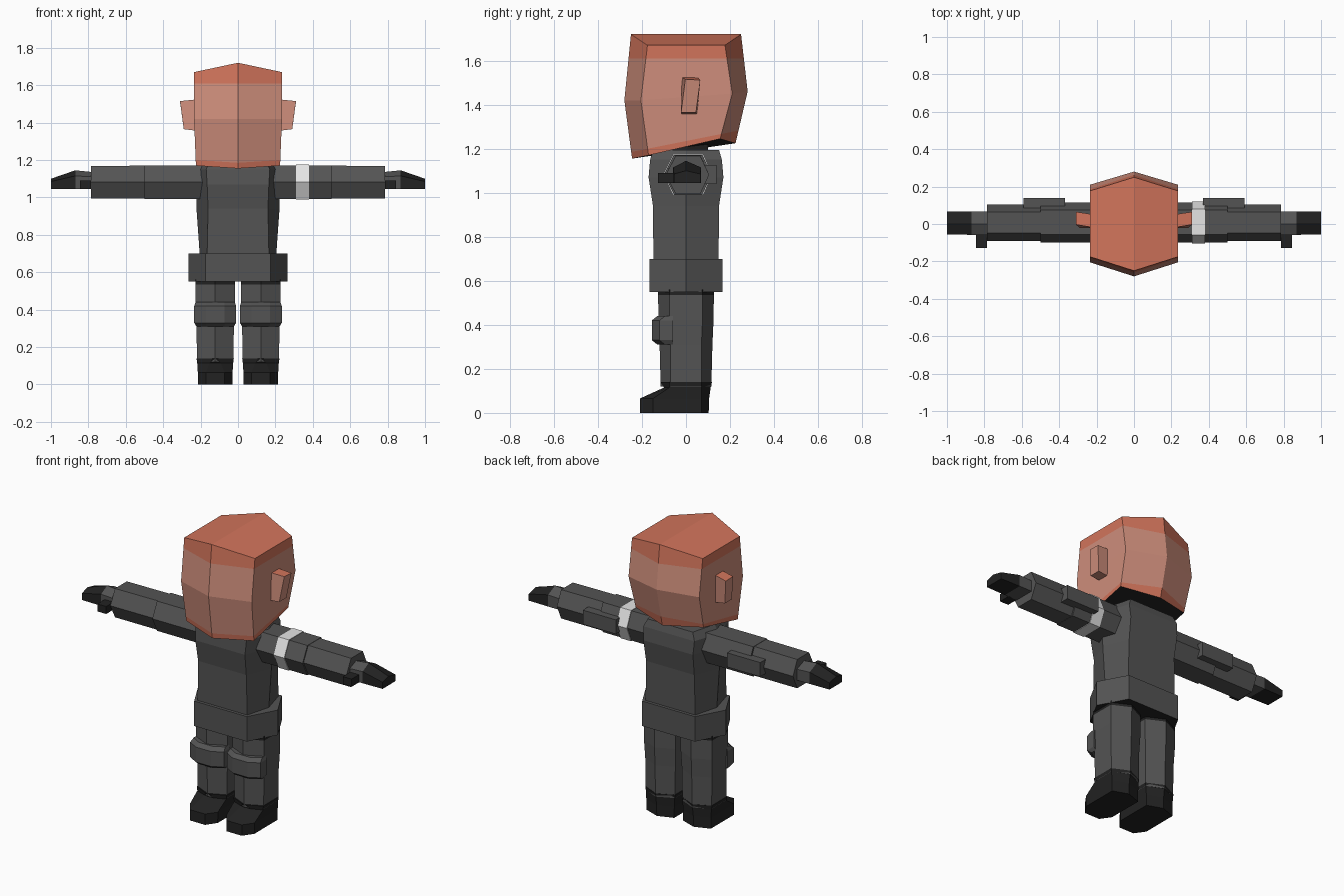
import bpy, bmesh
from mathutils import Vector

if "Cube" in bpy.data.objects:
    bpy.data.objects.remove(bpy.data.objects["Cube"], do_unlink=True)


def material(name, rgb):
    m = bpy.data.materials.new(name)
    m.use_nodes = True
    m.diffuse_color = (*rgb, 1)
    m.node_tree.nodes["Principled BSDF"].inputs["Base Color"].default_value = (*rgb, 1)
    return m


SKIN = material("pink skin", (0.62, 0.27, 0.2))
WARM = material("warm skin", (0.64, 0.175, 0.105))
GREY = material("dark grey cloth", (0.088, 0.088, 0.088))
BLACK = material("black leather", (0.016, 0.016, 0.016))
WHITE = material("white band", (0.78, 0.78, 0.78))


def loft(name, rings, mats, rule=None, ridge=False, cuts=()):
    """Skin a list of equal rings, cap both ends, cut and colour by rule."""
    bm = bmesh.new()
    loops = [[bm.verts.new(p) for p in r] for r in rings]
    n = len(loops[0])
    for a, b in zip(loops, loops[1:]):
        for i in range(n):
            j = (i + 1) % n
            bm.faces.new((a[i], a[j], b[j], b[i]))
    for end in (loops[0], loops[-1]):
        if ridge:
            h = n // 2
            bm.faces.new(end[:h + 1])
            bm.faces.new(end[h:] + end[:1])
        else:
            bm.faces.new(end)
    for co, no in cuts:
        geom = bm.verts[:] + bm.edges[:] + bm.faces[:]
        bmesh.ops.bisect_plane(bm, geom=geom, plane_co=co, plane_no=no)
    bmesh.ops.recalc_face_normals(bm, faces=bm.faces)
    bm.normal_update()
    if rule:
        for f in bm.faces:
            f.material_index = rule(f.calc_center_median(), f.normal)
    me = bpy.data.meshes.new(name)
    bm.to_mesh(me)
    bm.free()
    for m in mats:
        me.materials.append(m)
    ob = bpy.data.objects.new(name, me)
    bpy.context.collection.objects.link(ob)
    return ob


def mirrored(points):
    """Close a half outline (right side, front to back) across x = 0."""
    return points + [(-x, y, z) for x, y, z in reversed(points) if x > 0]


# Head: ridged hexagon, front ridge / side corners / back ridge per level
def head_ring(w, front, side_front, side_back, back):
    return mirrored([(0, *front), (w, *side_front), (w, *side_back), (0, *back)])


low_co, low_no = Vector((0, 0, 1.235)), Vector((0, -0.2, 1))


def head_rule(c, n):
    if n.z < -0.6:
        return 2
    return 1 if n.z > 0.6 or c.z > 1.61 or (c - low_co).dot(low_no) < 0 else 0


loft("head", [
    head_ring(.225, (-.245, 1.155), (-.17, 1.17), (.155, 1.245), (.225, 1.225)),
    head_ring(.235, (-.28, 1.42), (-.205, 1.42), (.21, 1.45), (.28, 1.46)),
    head_ring(.235, (-.25, 1.72), (-.175, 1.67), (.177, 1.67), (.25, 1.72)),
], [SKIN, WARM, BLACK], head_rule, True, [((0, 0, 1.61), (0, 0, 1)), (low_co, low_no)])


# Body: hexagons with a ridge along each flank
def flank_hex(w, side, d, z):
    return [(-w, -d, z), (w, -d, z), (side, 0, z), (w, d, z), (-w, d, z), (-side, 0, z)]


loft("torso", [flank_hex(*r) for r in (
    (.165, .2, .148, .62), (.165, .205, .148, .7), (.16, .222, .15, .94),
    (.165, .225, .17, 1.07), (.17, .22, .163, 1.15), (.15, .19, .15, 1.195))], [GREY])
loft("belt", [flank_hex(.175, .265, .166, z) for z in (.55, .7)], [GREY, BLACK],
     lambda c, n: 1 if n.z < -.5 else 0)
loft("neck", [flank_hex(.1, .13, .1, z) for z in (1.15, 1.25)], [BLACK])


def box_ring(x, y0, y1, z0, z1):
    return [(x, y0, z0), (x, y1, z0), (x, y1, z1), (x, y0, z1)]


def arm_ring(x, y0, y1, z0=.993, z1=1.172):
    mid = (z0 + z1) / 2
    return [(x, y0, mid), (x, y0 + .045, z1), (x, y1 - .04, z1),
            (x, y1, mid), (x, y1 - .04, z0), (x, y0 + .045, z0)]


def hand_ring(x, y0, y1, shoulder, ridge):
    return [(x, y0, 1.045), (x, y0, shoulder), (x, 0, ridge), (x, y1, shoulder), (x, y1, 1.045)]


# Leg outlines are centred on the leg, then shifted
def leg_ring(w, d, corner, z):
    return mirrored([(0, -d, z), (w, -corner, z), (w, corner, z), (0, d, z)])


def boot_ring(z, toe, toe_w, ball, w, heel):
    return [(-toe_w, toe, z), (toe_w, toe, z), (w, ball, z), (w, .07, z),
            (0, heel, z), (-w, .07, z), (-w, ball, z)]


def pad_ring(z, w, d):
    half = [(.05, -d, z), (w, -d + .035, z), (w, -.06, z)]
    return mirrored(half)


for side, s in (("left", 1), ("right", -1)):
    def limb(name, rings, mats, rule=None, shift=0, ridge=False, cuts=()):
        pts = [[(s * (x + shift), y, z) for x, y, z in r] for r in rings]
        loft(side + "_" + name, pts, mats, rule, ridge, cuts)

    # Ear with a warm top
    limb("ear", [box_ring(.21, -.02, .05, 1.355, 1.525),
                 [(.29, -.022, 1.365), (.29, .045, 1.365), (.31, .065, 1.512), (.31, -.003, 1.515)]],
         [SKIN, WARM], lambda c, n: 1 if n.z > .6 else 0)

    # Arm
    limb("upper_arm", [arm_ring(.17, -.1, .115), arm_ring(.5, -.1, .115)], [GREY])
    limb("forearm", [arm_ring(.5, -.092, .105, .995, 1.17),
                     arm_ring(.785, -.092, .105, .995, 1.168)], [GREY])
    limb("elbow_pad", [box_ring(.37, .06, .138, 1.04, 1.125),
                       box_ring(.59, .06, .138, 1.04, 1.125)], [GREY])
    limb("hand", [hand_ring(.77, -.058, .068, 1.11, 1.135),
                  hand_ring(.87, -.058, .068, 1.115, 1.145),
                  hand_ring(1.0, -.055, .066, 1.085, 1.1)], [GREY, BLACK],
         lambda c, n: 1 if c.x * s > .88 else 0)
    limb("thumb", [box_ring(.787, -.128, -.05, 1.045, 1.09),
                   box_ring(.845, -.128, -.05, 1.045, 1.09)], [BLACK])

    # Leg, knee pad and boot
    limb("leg", [leg_ring(.105, .127, .075, .56), leg_ring(.105, .125, .075, .42),
                 leg_ring(.1, .12, .07, .31), leg_ring(.097, .115, .07, .12)],
         [GREY, BLACK], lambda c, n: 1 if c.z > .535 else 0, .122, False,
         [((0, 0, .535), (0, 0, 1))])
    limb("knee_pad", [pad_ring(.31, .1, .13), pad_ring(.33, .112, .155),
                      pad_ring(.42, .112, .155), pad_ring(.44, .105, .13)], [GREY], shift=.122)
    limb("boot", [boot_ring(0, -.21, .05, -.15, .092, .103),
                  boot_ring(.065, -.21, .05, -.15, .093, .105),
                  boot_ring(.115, -.1, .03, -.075, .096, .112),
                  boot_ring(.14, -.115, .015, -.075, .1, .118)], [BLACK], shift=.122)

# White band around the left upper arm
loft("arm_band", [arm_ring(x, -.104, .119, .99, 1.175) for x in (.31, .38)], [WHITE])
